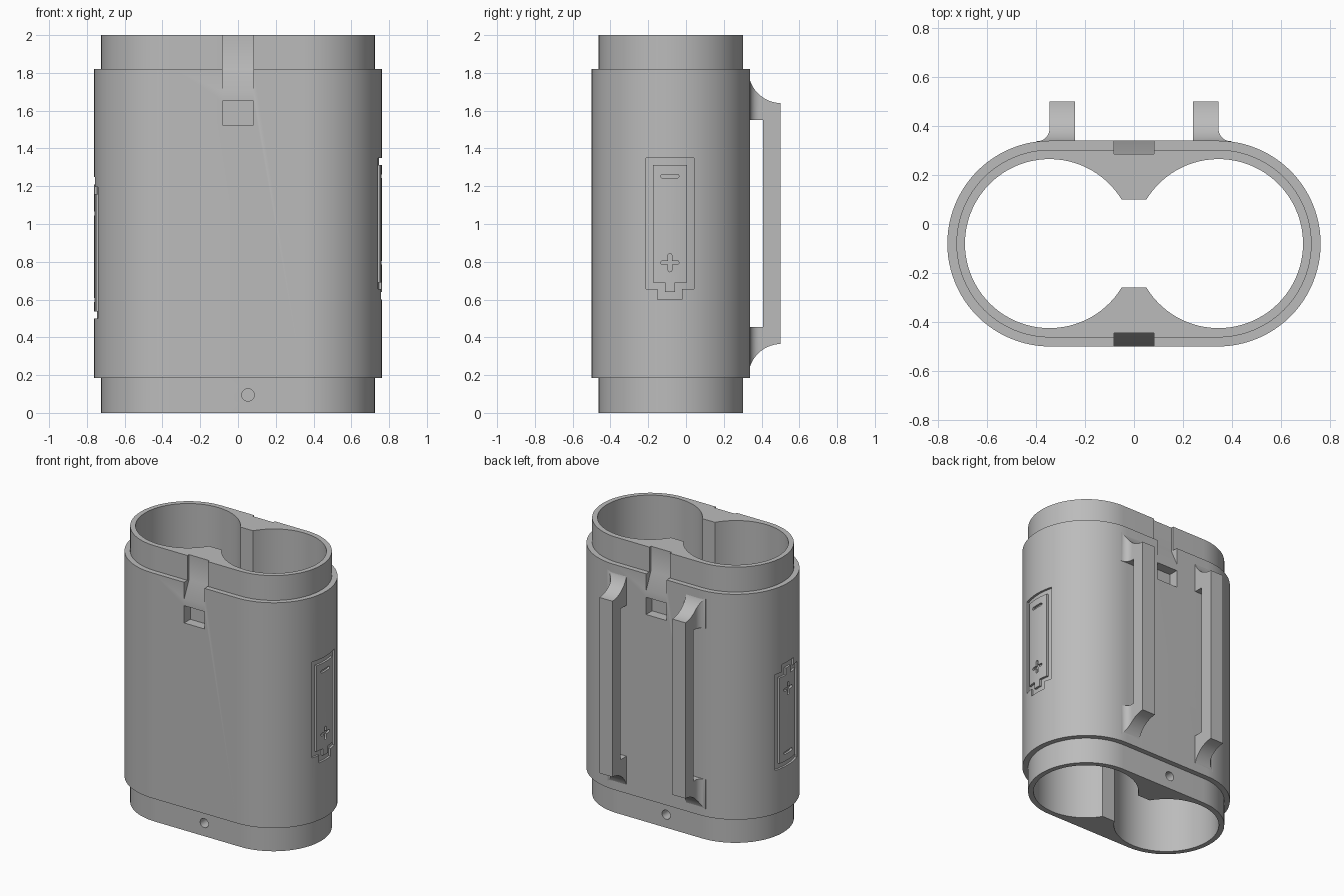
import bpy, bmesh
from math import pi, sin, cos, asin, radians
from mathutils import Matrix, Vector

if "Cube" in bpy.data.objects:
    bpy.data.objects.remove(bpy.data.objects["Cube"], do_unlink=True)

YC = -0.08                      # centre line of the shell
CX, R_BODY, R_COLLAR = 0.342, 0.42, 0.383
BORE, GAP = 0.345, 0.18

gray = bpy.data.materials.new("plain gray")
gray.use_nodes = True
color = (0.5, 0.5, 0.5, 1)
gray.diffuse_color = color
gray.node_tree.nodes["Principled BSDF"].inputs["Base Color"].default_value = color


def finish(name, bm):
    bmesh.ops.recalc_face_normals(bm, faces=bm.faces)
    mesh = bpy.data.meshes.new(name)
    bm.to_mesh(mesh)
    bm.free()
    mesh.materials.append(gray)
    obj = bpy.data.objects.new(name, mesh)
    bpy.context.collection.objects.link(obj)
    return obj


def arc(cx, cy, r, start, end, n):
    return [(cx + r * cos(start + (end - start) * i / n),
             cy + r * sin(start + (end - start) * i / n)) for i in range(n + 1)]


def prism(name, outline, axis, lo, hi):
    """Extrude a closed outline along x, y or z."""
    bm = bmesh.new()
    place = {"x": lambda a, b, d: (d, a, b),
             "y": lambda a, b, d: (a, d, b),
             "z": lambda a, b, d: (a, b, d)}[axis]
    face = bm.faces.new([bm.verts.new(place(a, b, lo)) for a, b in outline])
    out = bmesh.ops.extrude_face_region(bm, geom=[face])
    step = Vector(place(0, 0, hi - lo))
    bmesh.ops.translate(bm, vec=step, verts=[v for v in out["geom"] if isinstance(v, bmesh.types.BMVert)])
    return finish(name, bm)


def rect(a0, a1, b0, b1):
    return [(a0, b0), (a1, b0), (a1, b1), (a0, b1)]


def boolean(obj, tool, op="DIFFERENCE", keep=False):
    mod = obj.modifiers.new("cut", "BOOLEAN")
    mod.object, mod.operation, mod.solver = tool, op, "EXACT"
    deps = bpy.context.evaluated_depsgraph_get()
    mesh = bpy.data.meshes.new_from_object(obj.evaluated_get(deps))
    obj.modifiers.clear()
    obj.data = mesh
    if not keep:
        bpy.data.objects.remove(tool, do_unlink=True)


def turned_copy(obj, matrix):
    other = obj.copy()
    other.data = obj.data.copy()
    other.data.transform(matrix)
    if matrix.determinant() < 0:
        other.data.flip_normals()
    bpy.context.collection.objects.link(other)
    return other


def turn_about(axis, point):
    p = Vector(point)
    return Matrix.Translation(p) @ Matrix.Rotation(pi, 4, axis) @ Matrix.Translation(-p)


def smooth(obj):
    bpy.ops.object.select_all(action="DESELECT")
    obj.select_set(True)
    bpy.context.view_layer.objects.active = obj
    bpy.ops.object.shade_smooth_by_angle(angle=radians(25))


# Shell: stadium rings stacked with a step at each collar
bm = bmesh.new()
rings = []
for r, z in ((R_COLLAR, 0), (R_COLLAR, 0.185), (R_BODY, 0.185),
             (R_BODY, 1.82), (R_COLLAR, 1.82), (R_COLLAR, 2)):
    outline = arc(CX, YC, r, -pi / 2, pi / 2, 48) + arc(-CX, YC, r, pi / 2, 3 * pi / 2, 48)
    rings.append([bm.verts.new((x, y, z)) for x, y in outline])
for low, high in zip(rings, rings[1:]):
    for i in range(len(low)):
        j = (i + 1) % len(low)
        bm.faces.new((low[i], low[j], high[j], high[i]))
bm.faces.new(rings[0])
bm.faces.new(rings[-1])
shell = finish("battery_shell", bm)

# Twin bores joined by a middle gap
a = pi - asin(GAP / BORE)
outline = arc(BORE, YC, BORE, -a, a, 72) + arc(-BORE, YC, BORE, pi - a, pi + a, 72)
boolean(shell, prism("bore_cutter", outline, "z", -0.1, 2.1))

# Front and back latch slots, latch windows and pin holes
half_turn = turn_about("Z", (0, YC, 0))
front = YC - R_BODY
latch_cutters = [
    prism("slot_cutter", [(-0.445, 2.05), (-0.445, 1.82), (front, 1.7), (-0.6, 1.7), (-0.6, 2.05)],
          "x", -0.082, 0.082),
    prism("window_cutter", rect(-0.082, 0.082, 1.525, 1.65), "y", -0.6, -0.43),
    prism("pin_cutter", arc(0.053, 0.095, 0.033, 0, 2 * pi, 32)[:-1], "y", -0.6, -0.38),
]
for cutter in latch_cutters:
    boolean(shell, turned_copy(cutter, half_turn))
    boolean(shell, cutter)

# Battery emblem: a shallow engraved border, plus and minus on each side
MID = -0.085


def battery_outline(half, nub, tip, shoulder, top):
    return [(MID - nub, tip), (MID + nub, tip), (MID + nub, shoulder), (MID + half, shoulder),
            (MID + half, top), (MID - half, top), (MID - half, shoulder), (MID - nub, shoulder)]


# The inner outline has a stepped nub inside the wider border
border = prism("border_cutter", battery_outline(0.127, 0.065, 0.6, 0.655, 1.35), "x", 0.6, 0.9)
boolean(border, prism("island", battery_outline(0.09, 0.027, 0.64, 0.69, 1.312), "x", 0.5, 1))


def bar(name, half_w, half_h, z):
    r = min(half_w, half_h)
    if half_w > half_h:
        pts = arc(MID + half_w - r, z, r, -pi / 2, pi / 2, 8) + arc(MID - half_w + r, z, r, pi / 2, 3 * pi / 2, 8)
    else:
        pts = arc(MID, z + half_h - r, r, 0, pi, 8) + arc(MID, z - half_h + r, r, pi, 2 * pi, 8)
    return prism(name, pts, "x", 0.6, 0.9)


minus = bar("minus_cutter", 0.048, 0.01, 1.253)
plus = bar("plus_cutter", 0.048, 0.01, 0.795)
boolean(plus, bar("plus_upright", 0.01, 0.048, 0.795), "UNION")
core = prism("core", arc(CX, YC, R_BODY - 0.015, 0, 2 * pi, 96)[:-1], "z", 0.1, 1.9)
flip = turn_about("Y", (0, 0, 0.925))
for cutter in (border, minus, plus):
    boolean(cutter, core, keep=True)
    boolean(shell, turned_copy(cutter, flip))
    boolean(shell, cutter)
bpy.data.objects.remove(core, do_unlink=True)
smooth(shell)

# Belt rails on the back: swept side profile trimmed by a flared plan profile
side = (arc(0.505, 1.815, 0.175, pi, 3 * pi / 2, 20)[:-1] + [(0.5, 1.64), (0.5, 0.365)]
        + arc(0.505, 0.19, 0.175, pi / 2, pi, 20)[1:]
        + [(0.32, 0.19), (0.32, 0.455), (0.407, 0.455), (0.407, 1.55), (0.32, 1.55), (0.32, 1.815)])
plan = [(0.24, 0.3), (0.24, 0.6), (0.345, 0.6)] + arc(0.395, 0.388, 0.05, pi, 3 * pi / 2, 12) + [(0.395, 0.3)]
rail = prism("left_rail", side, "x", 0.2, 0.45)
boolean(rail, prism("rail_plan", plan, "z", 0, 2), "INTERSECT")
smooth(rail)
right_rail = turned_copy(rail, Matrix.Scale(-1, 4, (1, 0, 0)))
right_rail.name = "right_rail"
